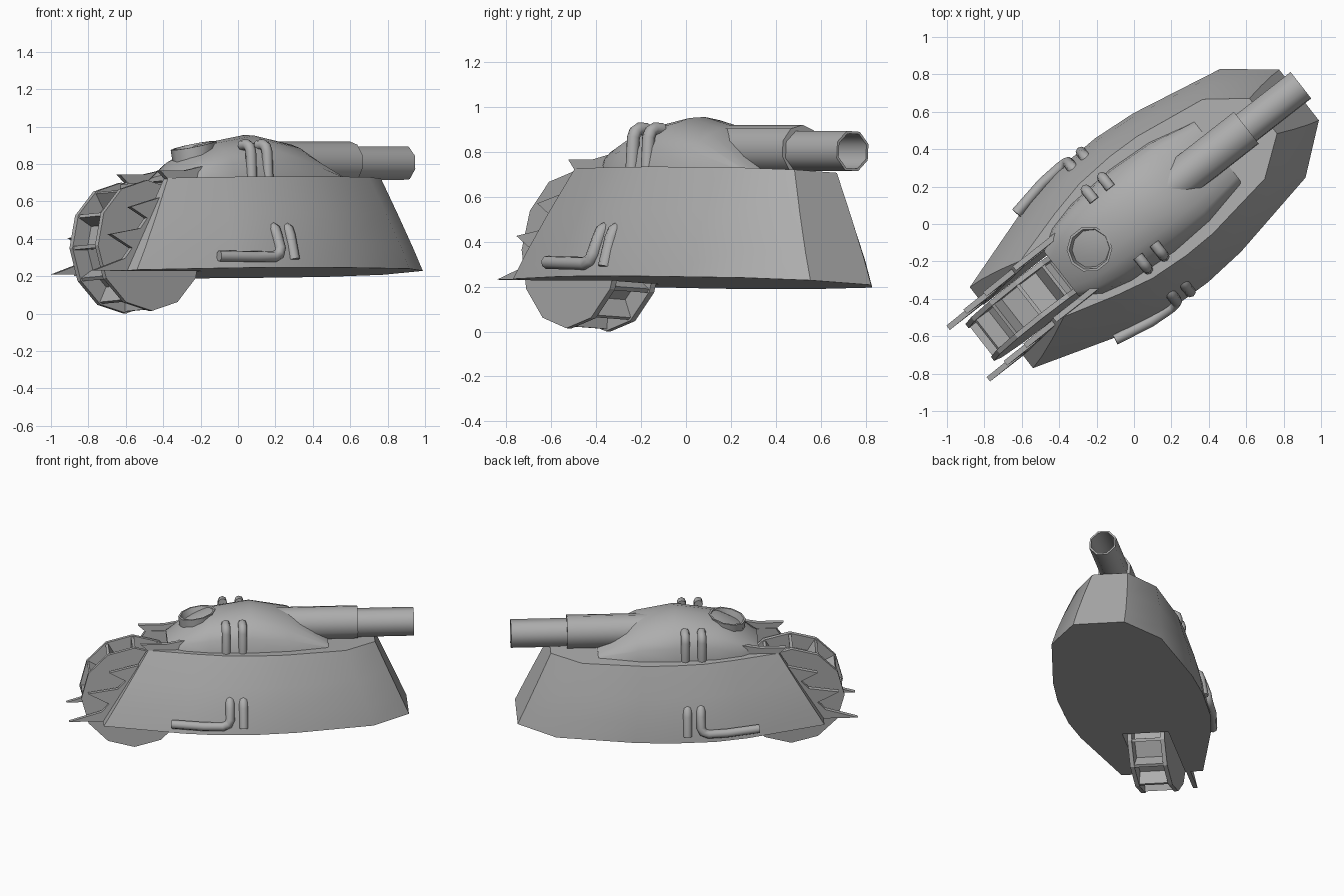
import bpy, bmesh, math
from mathutils import Matrix, Vector

cube = bpy.data.objects.get("Cube")
if cube:
    bpy.data.objects.remove(cube, do_unlink=True)

# Local frame: x along the vehicle towards the bow, y to its port side.
# The whole vehicle is turned in plan and leans slightly to port.
PIVOT = Vector((0, 0, 0.22))
PLACE = (Matrix.Rotation(math.radians(38), 4, 'Z') @ Matrix.Translation(PIVOT)
         @ Matrix.Rotation(-0.06, 4, 'X') @ Matrix.Translation(-PIVOT))

grey = bpy.data.materials.new("plain_grey")
grey.use_nodes = True
colour = (0.42, 0.42, 0.42, 1)
grey.diffuse_color = colour
grey.node_tree.nodes["Principled BSDF"].inputs["Base Color"].default_value = colour


def add(name, data):
    obj = bpy.data.objects.new(name, data)
    bpy.context.collection.objects.link(obj)
    obj.matrix_world = PLACE
    data.materials.append(grey)
    return obj


def smooth(obj, degrees):
    bpy.ops.object.select_all(action='DESELECT')
    obj.select_set(True)
    bpy.context.view_layer.objects.active = obj
    bpy.ops.object.shade_smooth_by_angle(angle=math.radians(degrees))


def loft(name, rings, angle=0):
    """Skin closed rings of equal length and cap both ends."""
    bm = bmesh.new()
    loops = [[bm.verts.new(p) for p in ring] for ring in rings]
    n = len(loops[0])
    for a, b in zip(loops, loops[1:]):
        for i in range(n):
            j = (i + 1) % n
            bm.faces.new((a[i], a[j], b[j], b[i]))
    bm.faces.new(loops[0])
    bm.faces.new(loops[-1])
    bmesh.ops.recalc_face_normals(bm, faces=bm.faces)
    mesh = bpy.data.meshes.new(name)
    bm.to_mesh(mesh)
    bm.free()
    obj = add(name, mesh)
    if angle:
        smooth(obj, angle)
    return obj


def turn(n, offset=0.0):
    return [(math.cos(2 * math.pi * (i + offset) / n),
             math.sin(2 * math.pi * (i + offset) / n)) for i in range(n)]


def pipe(name, points, radius):
    curve = bpy.data.curves.new(name, 'CURVE')
    curve.dimensions = '3D'
    curve.bevel_depth = radius
    curve.bevel_resolution = 2
    curve.use_fill_caps = True
    spline = curve.splines.new('POLY')
    spline.points.add(len(points) - 1)
    for p, co in zip(spline.points, points):
        p.co = (*co, 1)
    spline.use_smooth = True
    return add(name, curve)


# Hull: flaring skirt with a narrow bow and stern
low = [(-0.9, 0.275), (-0.38, 0.44), (-0.17, 0.48), (0.12, 0.49),
       (0.36, 0.47), (0.875, 0.37), (1.12, 0.172)]
high = [(-0.6, 0.19), (-0.3, 0.275), (-0.1, 0.32), (0.12, 0.335),
        (0.3, 0.33), (0.7, 0.27), (0.9, 0.12)]


def hull_ring(f, bulge):
    z = 0.218 + 0.497 * f
    side = [(a[0] + (b[0] - a[0]) * f, a[1] + (b[1] - a[1]) * (f - bulge))
            for a, b in zip(low, high)]
    return [(s, -w, z) for s, w in side] + [(s, w, z) for s, w in reversed(side)]


hull = loft("hull", [hull_ring(0, 0), hull_ring(0.25, 0.1),
                     hull_ring(0.6, 0.1), hull_ring(1, 0)])

# Slot in the stern for the wheel
slot = loft("slot_cutter", [[(-1.4, y, 0), (-0.36, y, 0), (-0.36, y, 1), (-1.4, y, 1)]
                            for y in (-0.155, 0.155)])
slot.hide_render = True
slot.hide_set(True)
cut = hull.modifiers.new("wheel_slot", 'BOOLEAN')
cut.operation = 'DIFFERENCE'
cut.solver = 'EXACT'
cut.object = slot
bpy.context.view_layer.objects.active = hull
bpy.ops.object.modifier_apply(modifier=cut.name)
bpy.data.objects.remove(slot, do_unlink=True)
smooth(hull, 40)

# Turret: arched sections with a sloping front
turret = []
for s, w, h in [(-0.47, 0.15, 0.03), (-0.36, 0.22, 0.12), (-0.2, 0.26, 0.2),
                (0.08, 0.28, 0.245), (0.33, 0.265, 0.195), (0.59, 0.21, 0.01)]:
    arch = [math.pi * i / 10 for i in range(11)]
    turret.append([(s, w * math.cos(a), 0.712 + h * abs(math.sin(a)) ** 0.8)
                   for a in arch])
loft("turret", turret, 40)


# Gun: thick sleeve and hollow barrel
def tube(name, profile, n, z, angle):
    loft(name, [[(s, r * c, z + r * d) for c, d in turn(n, 0.5)]
                for s, r in profile], angle)


tube("gun_sleeve", [(0.25, 0.112), (0.79, 0.112)], 10, 0.81, 50)
tube("gun_barrel", [(0.6, 0.095), (1.16, 0.095), (1.16, 0.083), (0.75, 0.083)],
     8, 0.805, 50)

# Hatch cup: open, with its rim tilted towards the stern
loft("hatch_cup", [[(-0.27 + r * c, r * d, z + tilt * r * c) for c, d in turn(10)]
                   for r, z, tilt in [(0.105, 0.72, 0), (0.123, 0.9, 0.2),
                                      (0.11, 0.9, 0.2), (0.09, 0.83, 0.2)]], 40)

# Stern wheel: two discs, a drum and radial paddles
WX, WZ, SIDES = -0.69, 0.357, 12


def wheel_ring(r, y):
    return [(WX + r * c, y, WZ + r * d) for c, d in turn(SIDES)]


for side, label in ((1, "left"), (-1, "right")):
    loft("wheel_disc_" + label,
         [wheel_ring(0.35, side * 0.097), wheel_ring(0.35, side * 0.125)])
loft("wheel_drum", [wheel_ring(0.25, -0.1), wheel_ring(0.25, 0.1)])
for i, (c, d) in enumerate(turn(SIDES)):
    flat = [(0.22, -0.01), (0.34, -0.01), (0.34, 0.01), (0.22, 0.01)]
    loft(f"wheel_paddle_{i + 1}",
         [[(WX + r * c - o * d, y, WZ + r * d + o * c) for r, o in flat]
          for y in (-0.1, 0.1)])

# Spiked guards beside the wheel, and exhaust pipes, on both sides
guard = [(-0.3, 0.71), (-0.32, 0.785), (-0.48, 0.755), (-0.65, 0.755),
         (-0.58, 0.69), (-0.66, 0.61), (-0.86, 0.56), (-0.75, 0.5),
         (-0.8, 0.445), (-1.0, 0.415), (-0.86, 0.34), (-0.91, 0.285),
         (-1.125, 0.22), (-0.88, 0.219), (-0.6, 0.22), (-0.4, 0.5)]
for side, label in ((1, "left"), (-1, "right")):
    loft("spiked_guard_" + label,
         [[(s, side * y, z) for s, z in guard] for y in (0.16, 0.19)])
    for k, s in enumerate((-0.09, 0.02)):
        pipe(f"turret_pipe_{label}_{k + 1}",
             [(s, side * y, z) for y, z in [(0.265, 0.7), (0.265, 0.85), (0.255, 0.878),
                                            (0.235, 0.89), (0.19, 0.89)]], 0.029)
    drop = [(0.35, 0.435), (0.405, 0.438), (0.43, 0.425), (0.445, 0.39)]
    pipe("short_exhaust_" + label,
         [(0.014, side * y, z) for y, z in drop + [(0.475, 0.26)]], 0.03)
    elbow = [(-0.075, 0.472, 0.32), (-0.088, 0.476, 0.29), (-0.125, 0.478, 0.275),
             (-0.25, 0.47, 0.277), (-0.46, 0.43, 0.283)]
    pipe("long_exhaust_" + label,
         [(-0.075, side * y, z) for y, z in drop]
         + [(s, side * y, z) for s, y, z in elbow], 0.03)
